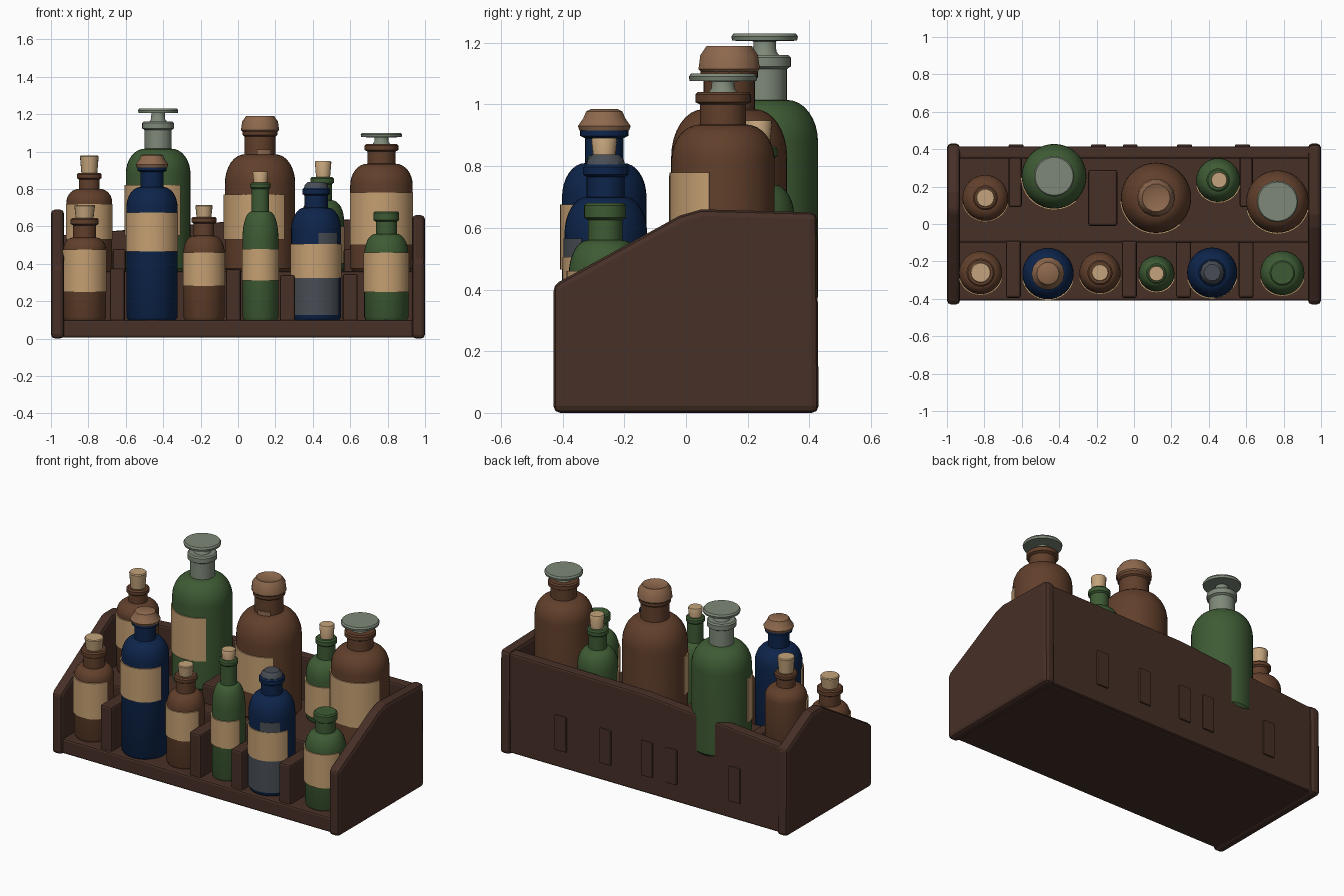
import bpy, bmesh, math
from math import sin, cos, pi, radians

if "Cube" in bpy.data.objects:
    bpy.data.objects.remove(bpy.data.objects["Cube"])


def mat(name, r, g, b):
    m = bpy.data.materials.new(name)
    m.diffuse_color = (r, g, b, 1)
    m.use_nodes = True
    m.node_tree.nodes["Principled BSDF"].inputs["Base Color"].default_value = m.diffuse_color
    return m


WOOD = mat("dark wood", 0.062, 0.029, 0.020)
BROWN = mat("brown glass", 0.120, 0.050, 0.024)
GREEN = mat("green glass", 0.048, 0.105, 0.034)
BLUE = mat("blue glass", 0.004, 0.018, 0.070)
LABEL = mat("paper label", 0.56, 0.35, 0.17)
CORK = mat("cork", 0.55, 0.37, 0.20)
CLOTH = mat("cloth cap", 0.27, 0.14, 0.075)
PALE = mat("pale glass", 0.21, 0.25, 0.19)
SLATE = mat("slate", 0.065, 0.075, 0.09)


def finish(bm, name, m, angle=35, bevel=0):
    bmesh.ops.recalc_face_normals(bm, faces=bm.faces)
    me = bpy.data.meshes.new(name)
    bm.to_mesh(me)
    bm.free()
    me.materials.append(m)
    for p in me.polygons:
        p.use_smooth = angle > 0
    if angle > 0:
        me.set_sharp_from_angle(angle=radians(angle))
    ob = bpy.data.objects.new(name, me)
    bpy.context.collection.objects.link(ob)
    if bevel:
        b = ob.modifiers.new("bevel", 'BEVEL')
        b.width, b.segments = bevel, 2
    return ob


def box(name, x0, x1, y0, y1, z0, z1, bevel=0.012):
    bm = bmesh.new()
    bmesh.ops.create_cube(bm, size=1)
    for v in bm.verts:
        v.co.x = (x0 + x1) / 2 + v.co.x * (x1 - x0)
        v.co.y = (y0 + y1) / 2 + v.co.y * (y1 - y0)
        v.co.z = (z0 + z1) / 2 + v.co.z * (z1 - z0)
    return finish(bm, name, WOOD, 0, bevel)


def slab(name, pts, offset, bevel):
    """Extrude a closed outline of 3D points along an offset."""
    bm = bmesh.new()
    f = bm.faces.new([bm.verts.new(p) for p in pts])
    g = bmesh.ops.extrude_face_region(bm, geom=[f])
    bmesh.ops.translate(bm, vec=offset,
                        verts=[e for e in g['geom'] if isinstance(e, bmesh.types.BMVert)])
    return finish(bm, name, WOOD, 0, bevel)


def lathe(name, x, y, prof, m, n=36):
    """Revolve (radius, z) points about a vertical axis; ends are capped."""
    bm = bmesh.new()
    rings = [[bm.verts.new((x + r * cos(2 * pi * i / n), y + r * sin(2 * pi * i / n), z))
              for i in range(n)] for r, z in prof]
    for a, b in zip(rings, rings[1:]):
        for i in range(n):
            bm.faces.new((a[i], a[(i + 1) % n], b[(i + 1) % n], b[i]))
    bm.faces.new(rings[0])
    bm.faces.new(rings[-1])
    return finish(bm, name, m)


def wrap(name, x, y, r, z0, z1, a0, a1, m, lift=0.007):
    """Curved paper plate around a bottle; angles run from the front, right positive."""
    n = 16
    bm = bmesh.new()
    rows = []
    for i in range(n + 1):
        a = radians(a0 + (a1 - a0) * i / n)
        rows.append([bm.verts.new((x + q * sin(a), y - q * cos(a), z)) for q, z in
                     ((r - 0.002, z0), (r + lift, z0), (r + lift, z1), (r - 0.002, z1))])
    for a, b in zip(rows, rows[1:]):
        for k in range(4):
            bm.faces.new((a[k], a[(k + 1) % 4], b[(k + 1) % 4], b[k]))
    bm.faces.new(rows[0])
    bm.faces.new(rows[-1])
    return finish(bm, name, m)


def bottle(name, x, y, r, z0, shoulder, neck_z, neck_r, lip_z, lip_r, top, m,
           label=None, span=(-75, 75), neck_m=None):
    body = [(r * 0.93, z0), (r, z0 + 0.015)]
    for i in range(9):
        t = i / 8 * pi / 2
        body.append((neck_r + (r - neck_r) * cos(t), shoulder + (neck_z - shoulder) * sin(t)))
    neck = [(neck_r, neck_z), (neck_r, lip_z), (lip_r, lip_z + 0.008),
            (lip_r, top - 0.008), (lip_r - 0.008, top)]
    if neck_m:
        lathe(name + "_neck", x, y, neck, neck_m)
        lathe(name, x, y, body, m)
    else:
        lathe(name, x, y, body + neck[1:], m)
    if label:
        wrap(name + "_label", x, y, r, *label, *span, LABEL)


def cork(name, x, y, r, z0, z1):
    lathe(name, x, y, [(r * 0.82, z0 - 0.02), (r, z1 - 0.006), (r * 0.92, z1)], CORK, 20)


def disc_stopper(name, x, y, z0, z1, r):
    lathe(name, x, y, [(0.055, z0 - 0.01), (0.038, z0 + 0.012), (0.036, z1 - 0.025), (r, z1 - 0.023),
                       (r + 0.003, z1 - 0.01), (r - 0.004, z1)], PALE)


# Rack: floor, raised back step, back board and shaped side boards
F, B = 0.10, 0.36
box("floor", -0.95, 0.95, -0.41, 0.40, 0.005, F)
box("back_step", -0.94, 0.94, -0.10, 0.38, 0.05, B)
slab("back_board", [(-0.97, 0.35, 0.01), (0.97, 0.35, 0.01), (0.97, 0.35, 0.64),
                    (0.0, 0.35, 0.63), (-0.97, 0.35, 0.55)], (0, 0.065, 0), 0.012)
slab("right_side", [(0.93, -0.43, 0), (0.93, 0.43, 0), (0.93, 0.425, 0.65), (0.93, 0.05, 0.66),
                    (0.93, -0.02, 0.64), (0.93, -0.43, 0.415)], (0.07, 0, 0), 0.022)
slab("left_side", [(-1, -0.43, 0), (-1, 0.43, 0), (-1, 0.425, 0.55), (-1, 0.17, 0.69),
                   (-1, 0.07, 0.69), (-1, -0.43, 0.385)], (0.07, 0, 0), 0.022)

# Front and back dividers, with tenons showing through the back board
for i, (x, z) in enumerate([(-0.645, 0.375), (-0.025, 0.37), (0.265, 0.34), (0.60, 0.345)]):
    box(f"front_divider_{i + 1}", x - 0.04, x + 0.04, -0.395, -0.09, 0.08, z)
for i, (x, y0, y1) in enumerate([(-0.635, 0.09, 0.36), (-0.167, -0.01, 0.29), (0.60, 0.09, 0.36)]):
    w = 0.078 if i == 1 else 0.035
    box(f"back_divider_{i + 1}", x - w, x + w, y0, y1, 0.34, 0.48)
for i, x in enumerate([-0.63, -0.19, -0.02, 0.27, 0.58]):
    box(f"back_tenon_{i + 1}", x - 0.04, x + 0.04, 0.38, 0.425, 0.12, 0.34, 0.006)

# Front row of bottles
bottle("front_brown_bottle_left", -0.82, -0.26, 0.115, F, 0.47, 0.54, 0.062, 0.605, 0.075, 0.645,
       BROWN, (0.25, 0.475))
cork("front_cork_left", -0.82, -0.26, 0.055, 0.645, 0.715)
bottle("tall_blue_bottle", -0.46, -0.265, 0.137, F, 0.70, 0.81, 0.062, 0.89, 0.078, 0.935,
       BLUE, (0.465, 0.675))
lathe("blue_bottle_cloth_cap", -0.46, -0.265, [(0.082, 0.915), (0.088, 0.93), (0.07, 0.955),
                                             (0.06, 0.978), (0.045, 0.985)], CLOTH, 14)
bottle("front_brown_bottle_middle", -0.182, -0.26, 0.11, F, 0.46, 0.55, 0.055, 0.615, 0.067, 0.65,
       BROWN, (0.28, 0.46))
cork("front_cork_middle", -0.182, -0.26, 0.046, 0.65, 0.715)
bottle("slim_green_bottle", 0.12, -0.265, 0.096, F, 0.54, 0.68, 0.047, 0.80, 0.055, 0.835,
       GREEN, (0.31, 0.48))
cork("slim_green_cork", 0.12, -0.265, 0.042, 0.835, 0.892)
bottle("short_blue_bottle", 0.418, -0.26, 0.134, F, 0.58, 0.70, 0.062, 0.765, 0.074, 0.805,
       BLUE, (0.325, 0.505))
lathe("slate_stopper", 0.418, -0.26, [(0.066, 0.80), (0.062, 0.82), (0.045, 0.838)], SLATE, 10)
wrap("slate_patch_lower", 0.418, -0.26, 0.134, 0.125, 0.325, -62, 62, SLATE, 0.004)
wrap("slate_patch_upper", 0.418, -0.26, 0.134, 0.505, 0.565, 5, 55, SLATE, 0.004)
bottle("front_green_bottle_right", 0.793, -0.262, 0.118, F, 0.45, 0.56, 0.056, 0.625, 0.068, 0.68,
       GREEN, (0.25, 0.46))

# Back row of bottles on the step
bottle("back_brown_bottle_left", -0.795, 0.14, 0.122, B, 0.73, 0.80, 0.055, 0.85, 0.066, 0.885,
       BROWN, (0.53, 0.72))
cork("back_cork_left", -0.795, 0.14, 0.05, 0.885, 0.98)
bottle("large_green_bottle", -0.427, 0.255, 0.173, B, 0.88, 1.015, 0.072, 1.115, 0.085, 1.16,
       GREEN, (0.55, 0.82), (-88, 42), PALE)
disc_stopper("large_green_stopper", -0.427, 0.255, 1.16, 1.23, 0.105)
bottle("large_brown_bottle", 0.118, 0.14, 0.188, B, 0.83, 0.985, 0.083, 1.08, 0.093, 1.13,
       BROWN, (0.53, 0.77), (-85, 42))
lathe("large_brown_cloth_cap", 0.118, 0.14, [(0.088, 1.10), (0.102, 1.115), (0.096, 1.16),
                                             (0.075, 1.19), (0.05, 1.18)], CLOTH, 14)
wrap("cloth_scrap", 0.118, 0.14, 0.084, 0.94, 1.01, -10, 40, CLOTH)
bottle("back_green_bottle", 0.45, 0.235, 0.117, B, 0.63, 0.74, 0.052, 0.825, 0.062, 0.865,
       GREEN, (0.40, 0.60))
cork("back_green_cork", 0.455, 0.235, 0.044, 0.865, 0.948)
bottle("back_brown_bottle_right", 0.767, 0.12, 0.167, B, 0.82, 0.935, 0.075, 1.0, 0.09, 1.04,
       BROWN, (0.50, 0.78))
disc_stopper("back_brown_stopper", 0.767, 0.12, 1.04, 1.10, 0.108)
